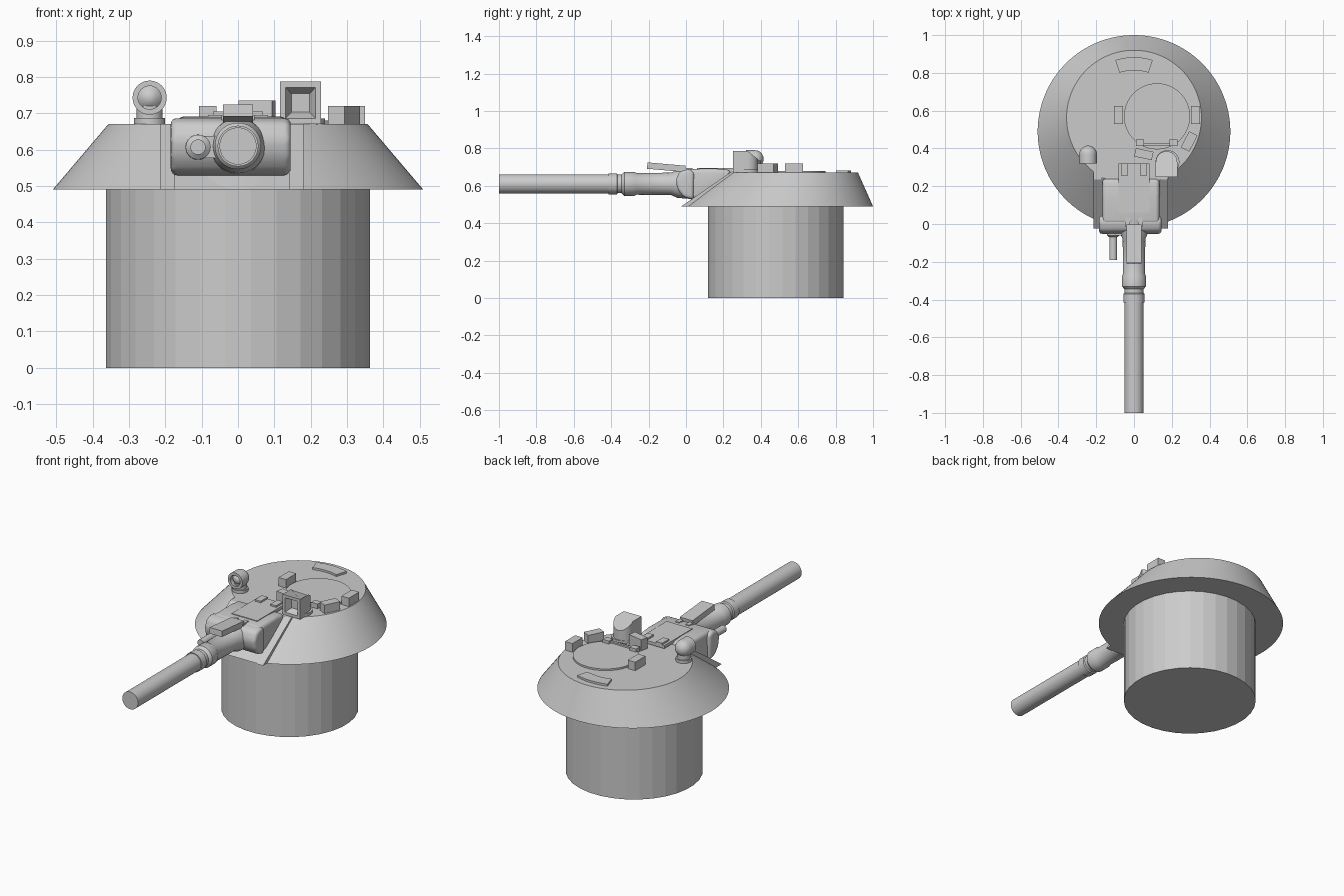
import bpy, bmesh
from math import sin, cos, pi, radians
from mathutils import Matrix, Vector

cube = bpy.data.objects.get("Cube")
if cube:
    bpy.data.objects.remove(cube, do_unlink=True)


def finish(name, bm, smooth=None, bevel=0, segments=4):
    bmesh.ops.remove_doubles(bm, verts=bm.verts, dist=1e-5)
    bmesh.ops.recalc_face_normals(bm, faces=bm.faces)
    if bevel:
        bmesh.ops.bevel(bm, geom=bm.edges[:], offset=bevel, segments=segments,
                        profile=0.5, affect='EDGES', clamp_overlap=True)
    mesh = bpy.data.meshes.new(name)
    bm.to_mesh(mesh)
    bm.free()
    obj = bpy.data.objects.new(name, mesh)
    bpy.context.collection.objects.link(obj)
    if smooth:
        bpy.ops.object.select_all(action='DESELECT')
        obj.select_set(True)
        bpy.context.view_layer.objects.active = obj
        bpy.ops.object.shade_smooth_by_angle(angle=radians(smooth))
    return obj


def box(name, centre, size, yaw=0, pitch=0):
    bm = bmesh.new()
    matrix = (Matrix.Translation(centre) @ Matrix.Rotation(radians(yaw), 4, 'Z')
              @ Matrix.Rotation(radians(pitch), 4, 'X') @ Matrix.Diagonal((*size, 1)))
    bmesh.ops.create_cube(bm, size=1, matrix=matrix)
    return finish(name, bm)


def prism(bm, points, offset):
    face = bm.faces.new([bm.verts.new(p) for p in points])
    geom = bmesh.ops.extrude_face_region(bm, geom=[face], use_keep_orig=True)["geom"]
    top = [v for v in geom if isinstance(v, bmesh.types.BMVert)]
    bmesh.ops.translate(bm, verts=top, vec=offset)
    return top


def side_profile(name, x0, x1, outline, **kw):
    bm = bmesh.new()
    prism(bm, [(x0, y, z) for y, z in outline], (x1 - x0, 0, 0))
    return finish(name, bm, **kw)


def lathe_y(name, x, z, profile, steps=40):
    # Profile holds (radius, y) pairs turned about a fore-aft axis
    bm = bmesh.new()
    verts = [bm.verts.new((x + r, y, z)) for r, y in profile]
    edges = [bm.edges.new(pair) for pair in zip(verts, verts[1:])]
    bmesh.ops.spin(bm, geom=verts + edges, cent=(x, 0, z), axis=(0, 1, 0),
                   angle=2 * pi, steps=steps)
    return finish(name, bm, smooth=35)


def frustum(name, low, high, sides, smooth=None):
    # Each ring is (x, y, z, radius); the rings need not share a centre
    bm = bmesh.new()
    rings = []
    for x, y, z, r in (low, high):
        angles = [2 * pi * (i + 0.5) / sides for i in range(sides)]
        rings.append([bm.verts.new((x + r * cos(a), y + r * sin(a), z)) for a in angles])
        bm.faces.new(rings[-1])
    for i in range(sides):
        j = (i + 1) % sides
        bm.faces.new((rings[0][i], rings[0][j], rings[1][j], rings[1][i]))
    return finish(name, bm, smooth)


ROOF = 0.67
GUN_Z = 0.61

# Basket and sloped turret shell
frustum("turret_basket", (0, 0.48, 0, 0.365), (0, 0.48, 0.5, 0.365), 32)
frustum("turret_shell", (0, 0.49, 0.49, 0.51), (0, 0.563, ROOF, 0.357), 96, smooth=30)

# Flat glacis cheeks either side of the gun opening
slope = [(-0.025, 0.49), (0.3, 0.49), (0.3, ROOF), (0.235, ROOF)]
side_profile("right_cheek", -0.215, -0.175, slope)
side_profile("left_cheek", 0.14, 0.18, slope)
side_profile("front_plate", -0.175, 0.14, [(-0.02, 0.49), (0.3, 0.49), (0.3, ROOF), (0.245, ROOF)])

# Gun housing and curved mantlet
side_profile("gun_housing", -0.168, 0.135,
             [(-0.02, 0.54), (0.03, 0.53), (0.12, 0.53), (0.24, 0.62), (0.24, 0.685),
              (0.16, 0.692), (0, 0.69)], bevel=0.022, smooth=50)
side_profile("mantlet", -0.185, 0.145,
             [(-0.035, 0.675), (-0.055, 0.63), (-0.045, 0.58), (-0.015, 0.54), (0.04, 0.525),
              (0.045, 0.675), (0.01, 0.69)], bevel=0.018, smooth=50)

# Main gun with sleeve, collar rings and root
lathe_y("gun_barrel", 0, GUN_Z, [
    (0, -1), (0.051, -1), (0.051, -0.415), (0.056, -0.415), (0.056, -0.37),
    (0.05, -0.365), (0.05, -0.345), (0.064, -0.33), (0.064, -0.275),
    (0.058, -0.265), (0.06, -0.08), (0.075, -0.045), (0.08, 0.02), (0, 0.02)])
lathe_y("coaxial_barrel", -0.11, GUN_Z - 0.003, [
    (0, -0.19), (0.021, -0.19), (0.021, -0.07), (0.034, -0.06), (0.036, 0), (0, 0)], 24)
box("coaxial_fairing", (-0.075, -0.035, GUN_Z - 0.003), (0.07, 0.05, 0.06))

# Box over the barrel, and cover plate with its hinges
box("barrel_top_box", (0, -0.105, 0.699), (0.082, 0.205, 0.034), pitch=-5)
box("cover_plate", (0, 0.19, 0.686), (0.166, 0.26, 0.018))
for side, x in (("right", -0.05), ("left", 0.05)):
    box(side + "_cover_hinge", (x, 0.288, 0.692), (0.038, 0.065, 0.026))
    box(side + "_box_bracket", (x * 0.65, 0.01, 0.685), (0.025, 0.05, 0.02))

# Commander's hatch and surrounding periscopes
frustum("hatch", (0.122, 0.57, ROOF - 0.01, 0.175), (0.122, 0.57, 0.68, 0.175), 48, smooth=30)
box("right_periscope", (-0.083, 0.577, 0.693), (0.048, 0.095, 0.054))
box("left_periscope", (0.325, 0.577, 0.693), (0.048, 0.095, 0.054))
box("angled_periscope", (0.292, 0.437, 0.693), (0.05, 0.095, 0.054), yaw=-27)
box("front_periscope", (0.052, 0.37, 0.7), (0.095, 0.045, 0.07), yaw=-12)
box("hatch_hinge_bar", (0.12, 0.423, 0.682), (0.17, 0.014, 0.014))
for side, x in (("right", 0.032), ("left", 0.208)):
    box(side + "_hatch_hinge", (x, 0.43, 0.683), (0.042, 0.036, 0.03))

# Gunner's sight: boxed front with tapered window, rounded sloping back
SX, SY, SR = 0.172, 0.328, 0.057
frustum("gunner_sight_base", (SX + 0.005, SY, ROOF - 0.01, 0.063), (SX + 0.005, SY, 0.686, 0.063),
        32, smooth=30)
bm = bmesh.new()
plan = [(SX - SR, 0.25, ROOF), (SX + SR, 0.25, ROOF)]
plan += [(SX + SR * cos(pi * i / 16), SY + SR * sin(pi * i / 16), ROOF) for i in range(17)]
for v in prism(bm, plan, (0, 0, 0.117)):
    v.co.z -= max(0, v.co.y - SY) * 0.8
bm.normal_update()
bmesh.ops.recalc_face_normals(bm, faces=bm.faces)
window = min(bm.faces, key=lambda f: f.calc_center_median().y)
bmesh.ops.inset_region(bm, faces=[window], thickness=0.023)
pocket = bmesh.ops.extrude_discrete_faces(bm, faces=[window])["faces"][0]
centre = pocket.calc_center_median()
for v in pocket.verts:
    v.co = centre + (v.co - centre) * 0.6 + Vector((0, 0.035, 0))
finish("gunner_sight", bm, smooth=25)

# Round sight on the right of the roof
LX, LY, LZ, LR = -0.243, 0.368, 0.743, 0.047
frustum("round_sight_base", (LX, LY, ROOF - 0.01, 0.043), (LX, LY, 0.687, 0.043), 32, smooth=30)
frustum("round_sight_neck", (LX, LY, 0.68, 0.036), (LX, LY, 0.72, 0.036), 32, smooth=30)
back = [(LR * cos(a), LY + LR * sin(a)) for a in (pi / 2 * i / 8 for i in range(9))]
lathe_y("round_sight", LX, LZ, [(0, 0.325), (0.018, 0.33), (0.032, 0.345), (0.032, 0.32),
                                (LR, 0.32)] + back, 32)

# Curved strip at the rear of the roof
bm = bmesh.new()
arc = [radians(72 + 3 * i) for i in range(13)]
strip = [(0.32 * cos(a), 0.563 + 0.32 * sin(a), ROOF - 0.005) for a in arc]
strip += [(0.25 * cos(a), 0.563 + 0.25 * sin(a), ROOF - 0.005) for a in reversed(arc)]
prism(bm, strip, (0, 0, 0.017))
finish("rear_roof_strip", bm, smooth=30)
